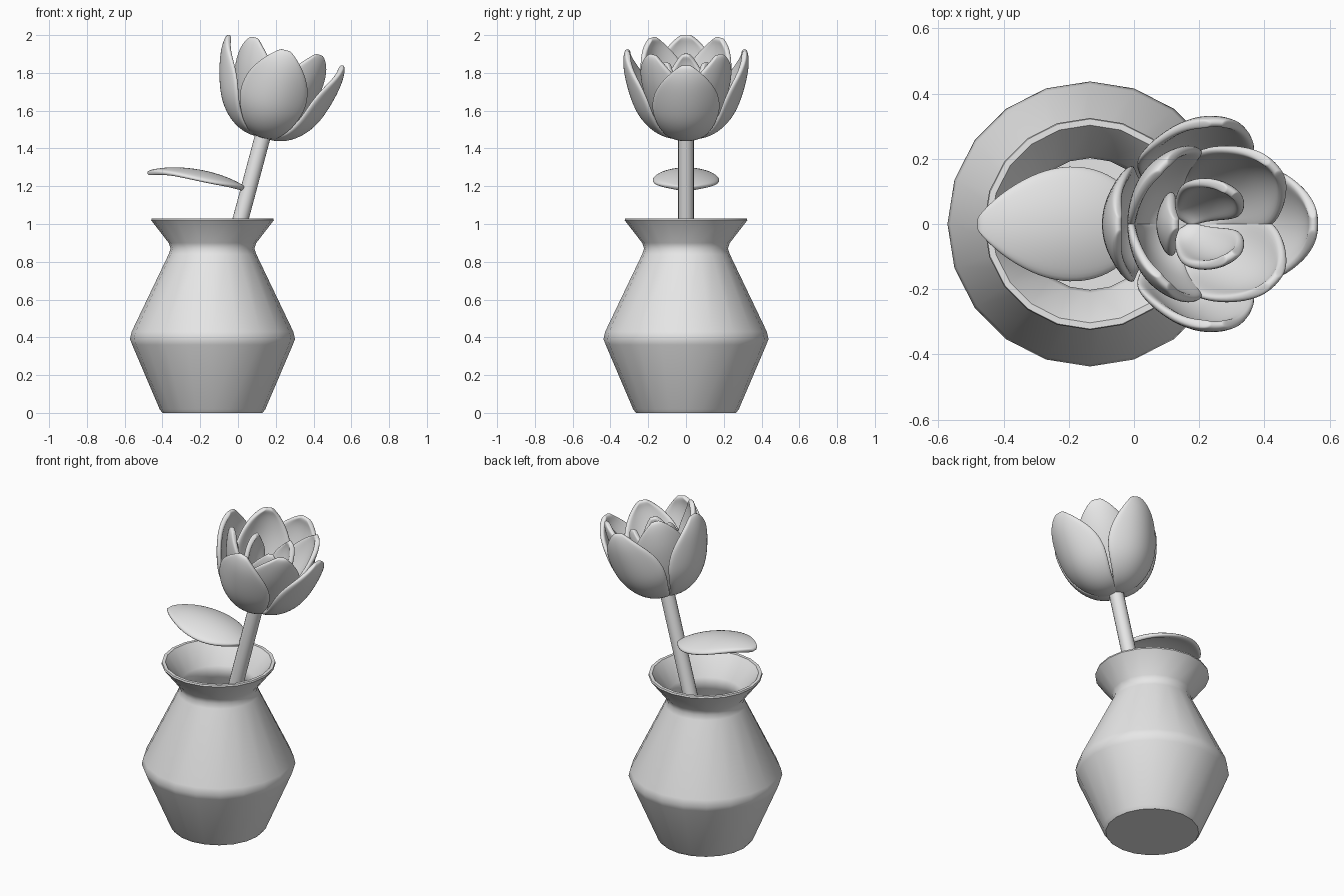
import bpy
import bmesh
import math
from mathutils import Matrix, Vector

if "Cube" in bpy.data.objects:
    bpy.data.objects.remove(bpy.data.objects["Cube"], do_unlink=True)

GREY = (0.8, 0.8, 0.8, 1)
clay = bpy.data.materials.new("plain_grey")
clay.use_nodes = True
clay.diffuse_color = GREY
clay.node_tree.nodes["Principled BSDF"].inputs["Base Color"].default_value = GREY


def finish(name, bm, angle=40):
    bmesh.ops.recalc_face_normals(bm, faces=bm.faces)
    mesh = bpy.data.meshes.new(name)
    bm.to_mesh(mesh)
    bm.free()
    mesh.materials.append(clay)
    obj = bpy.data.objects.new(name, mesh)
    bpy.context.collection.objects.link(obj)
    bpy.ops.object.select_all(action="DESELECT")
    obj.select_set(True)
    bpy.context.view_layer.objects.active = obj
    bpy.ops.object.shade_smooth_by_angle(angle=math.radians(angle))
    return obj


def lathe(name, profile, sides, matrix):
    """Closed turned body from (radius, height) points, capped at both ends."""
    bm = bmesh.new()
    rings = []
    for r, z in profile:
        turns = [2 * math.pi * i / sides for i in range(sides)]
        rings.append([bm.verts.new((r * math.cos(a), r * math.sin(a), z)) for a in turns])
    for low, high in zip(rings, rings[1:]):
        for i in range(sides):
            j = (i + 1) % sides
            bm.faces.new((low[i], low[j], high[j], high[i]))
    bm.faces.new(rings[0])
    bm.faces.new(rings[-1])
    bm.transform(matrix)
    return finish(name, bm)


def blade(name, path, cup, thick, matrix, columns=6):
    """Cupped petal or leaf from (x, z, half width) points along its midrib."""
    bm = bmesh.new()
    rows = []
    for i, (x, z, half) in enumerate(path):
        before, after = path[max(i - 1, 0)], path[min(i + 1, len(path) - 1)]
        along = Vector((after[0] - before[0], 0, after[1] - before[1])).normalized()
        inward = Vector((-along.z, 0, along.x))
        row = []
        for c in range(columns + 1):
            u = half * (2 * c / columns - 1)
            row.append(bm.verts.new(Vector((x, u, z)) + inward * cup * u * u))
        rows.append(row)
    for a, b in zip(rows, rows[1:]):
        for c in range(columns):
            bm.faces.new((a[c], a[c + 1], b[c + 1], b[c]))
    # the shell thickens towards the hollow side
    bm.normal_update()
    bm.transform(matrix)
    obj = finish(name, bm, 180)
    solid = obj.modifiers.new("thickness", "SOLIDIFY")
    solid.thickness = thick
    solid.offset = 0
    smooth = obj.modifiers.new("rounding", "SUBSURF")
    smooth.levels = smooth.render_levels = 2
    return obj


# Vase: outer wall, rim, then inner wall down to the floor
vase_profile = [(0.265, 0), (0.28, 0.02), (0.425, 0.36), (0.437, 0.39), (0.428, 0.43),
                (0.232, 0.84), (0.222, 0.87), (0.232, 0.9), (0.325, 1.02), (0.322, 1.03),
                (0.303, 1.03), (0.212, 0.905), (0.202, 0.87), (0.212, 0.835),
                (0.408, 0.42), (0.415, 0.39), (0.26, 0.04)]
lathe("vase", vase_profile, 20, Matrix.Translation((-0.135, 0, 0)))

# Stem, leaning towards +x
lean = Matrix.Rotation(math.radians(15), 4, "Y")
bloom = Matrix.Translation((0.13, 0, 1.46)) @ lean
lathe("stem", [(0.042, -1.42), (0.042, 0.04)], 16, bloom)

# Petals: rings of (name, count, first angle, cup, midrib)
outer = [(0.02, 0.005, 0.05), (0.11, 0.015, 0.1), (0.185, 0.06, 0.145), (0.245, 0.13, 0.174),
         (0.28, 0.21, 0.182), (0.305, 0.3, 0.167), (0.319, 0.38, 0.125),
         (0.318, 0.44, 0.075), (0.308, 0.478, 0.022)]
middle = [(0.02, 0.03, 0.05), (0.09, 0.045, 0.09), (0.15, 0.1, 0.13), (0.19, 0.18, 0.16),
          (0.22, 0.26, 0.166), (0.242, 0.34, 0.148), (0.252, 0.42, 0.105),
          (0.252, 0.47, 0.06), (0.245, 0.5, 0.02)]
inner = [(0.01, 0.05, 0.03), (0.05, 0.07, 0.055), (0.085, 0.14, 0.08), (0.11, 0.22, 0.098),
         (0.124, 0.29, 0.098), (0.128, 0.35, 0.075), (0.122, 0.4, 0.04), (0.112, 0.425, 0.015)]
for ring, count, start, cup, midrib in (("outer", 4, 0, 2.6, outer),
                                        ("middle", 4, 45, 2.8, middle),
                                        ("inner", 3, 60, 4.0, inner)):
    for i in range(count):
        turn = Matrix.Rotation(math.radians(start + 360 * i / count), 4, "Z")
        blade(f"{ring}_petal_{i + 1}", midrib, cup, 0.03, bloom @ turn)

# Leaf, arching out from the stem over the rim
leaf = [(0.035, 1.185, 0.02), (0.01, 1.2, 0.08), (-0.05, 1.232, 0.148), (-0.13, 1.26, 0.178),
        (-0.21, 1.278, 0.18), (-0.29, 1.287, 0.162), (-0.37, 1.288, 0.122),
        (-0.44, 1.278, 0.068), (-0.482, 1.268, 0.015)]
blade("leaf", leaf, 1.4, 0.028, Matrix.Identity(4))
